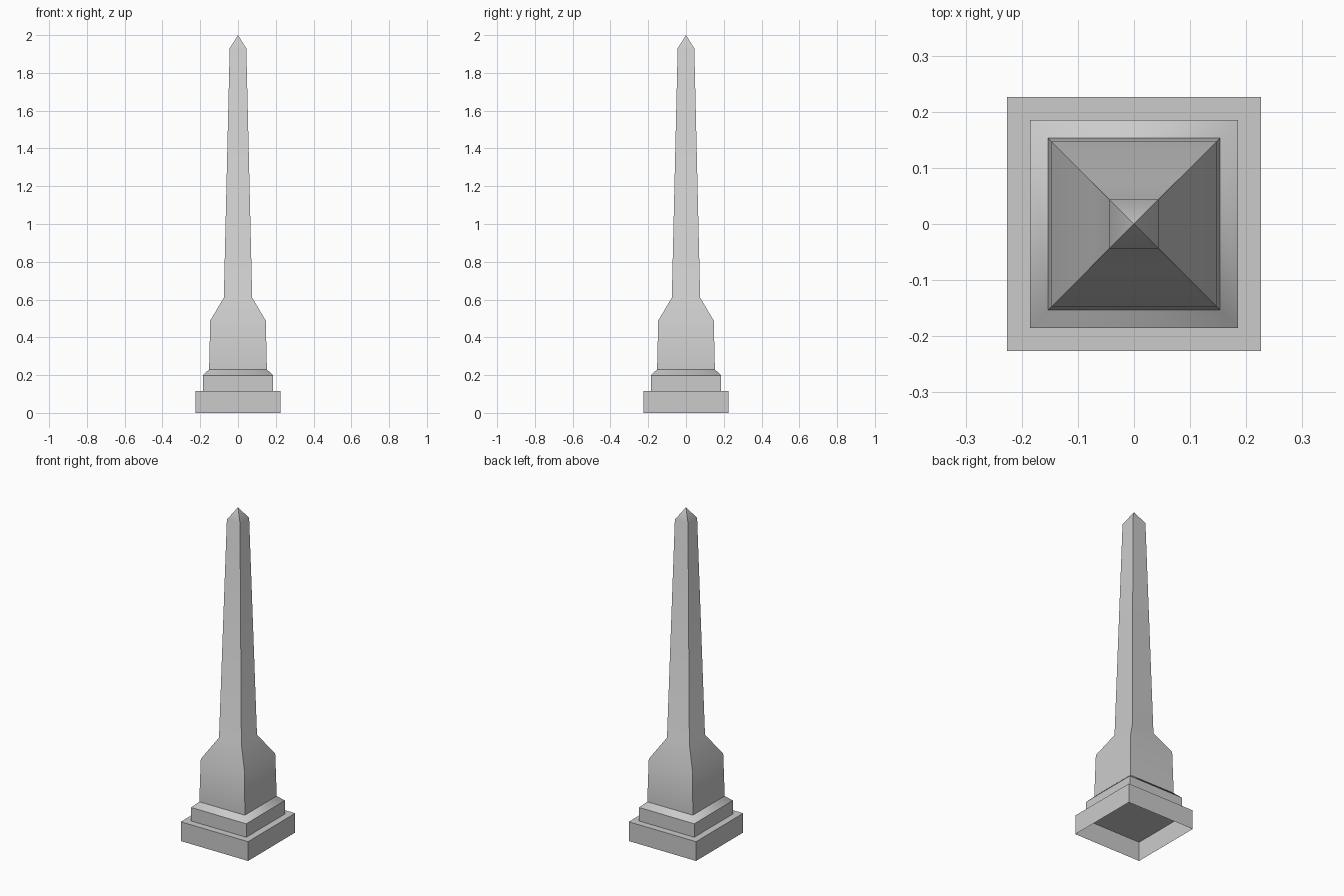
import bpy
import bmesh
from math import radians

cube = bpy.data.objects.get("Cube")
if cube:
    bpy.data.objects.remove(cube, do_unlink=True)

stone = bpy.data.materials.new("grey_stone")
stone.use_nodes = True
colour = (0.6, 0.6, 0.6, 1)
stone.diffuse_color = colour
stone.node_tree.nodes["Principled BSDF"].inputs["Base Color"].default_value = colour


def square_stack(name, profile, cap=False, smooth=0):
    """Square rings of (half width, height) joined into walls; zero width is a point."""
    bm = bmesh.new()
    rings = []
    for w, z in profile:
        corners = [(-1, -1), (1, -1), (1, 1), (-1, 1)] if w else [(0, 0)]
        rings.append([bm.verts.new((x * w, y * w, z)) for x, y in corners])
    for low, high in zip(rings, rings[1:]):
        for i in range(4):
            j = (i + 1) % 4
            top = [high[0]] if len(high) == 1 else [high[j], high[i]]
            bm.faces.new([low[i], low[j]] + top)
    if cap:
        bm.faces.new(rings[-1])
    mesh = bpy.data.meshes.new(name)
    bm.to_mesh(mesh)
    bm.free()
    mesh.materials.append(stone)
    obj = bpy.data.objects.new(name, mesh)
    bpy.context.collection.objects.link(obj)
    if smooth:
        bpy.ops.object.select_all(action="DESELECT")
        obj.select_set(True)
        bpy.context.view_layer.objects.active = obj
        bpy.ops.object.shade_smooth_by_angle(angle=radians(smooth))
    return obj


# Hollow bottom slab, open underneath
square_stack("base_slab", [(0.226, 0), (0.226, 0.117)], cap=True)

# Upper step and its sloped top
square_stack("upper_step", [(0.185, 0.117), (0.185, 0.199)])
square_stack("step_slope", [(0.185, 0.199), (0.153, 0.23)], smooth=70)

# Pedestal, shoulder, tapering shaft and pointed tip
square_stack("obelisk", [(0.153, 0.23), (0.147, 0.489), (0.075, 0.61),
                         (0.044, 1.93), (0, 2)], smooth=40)
